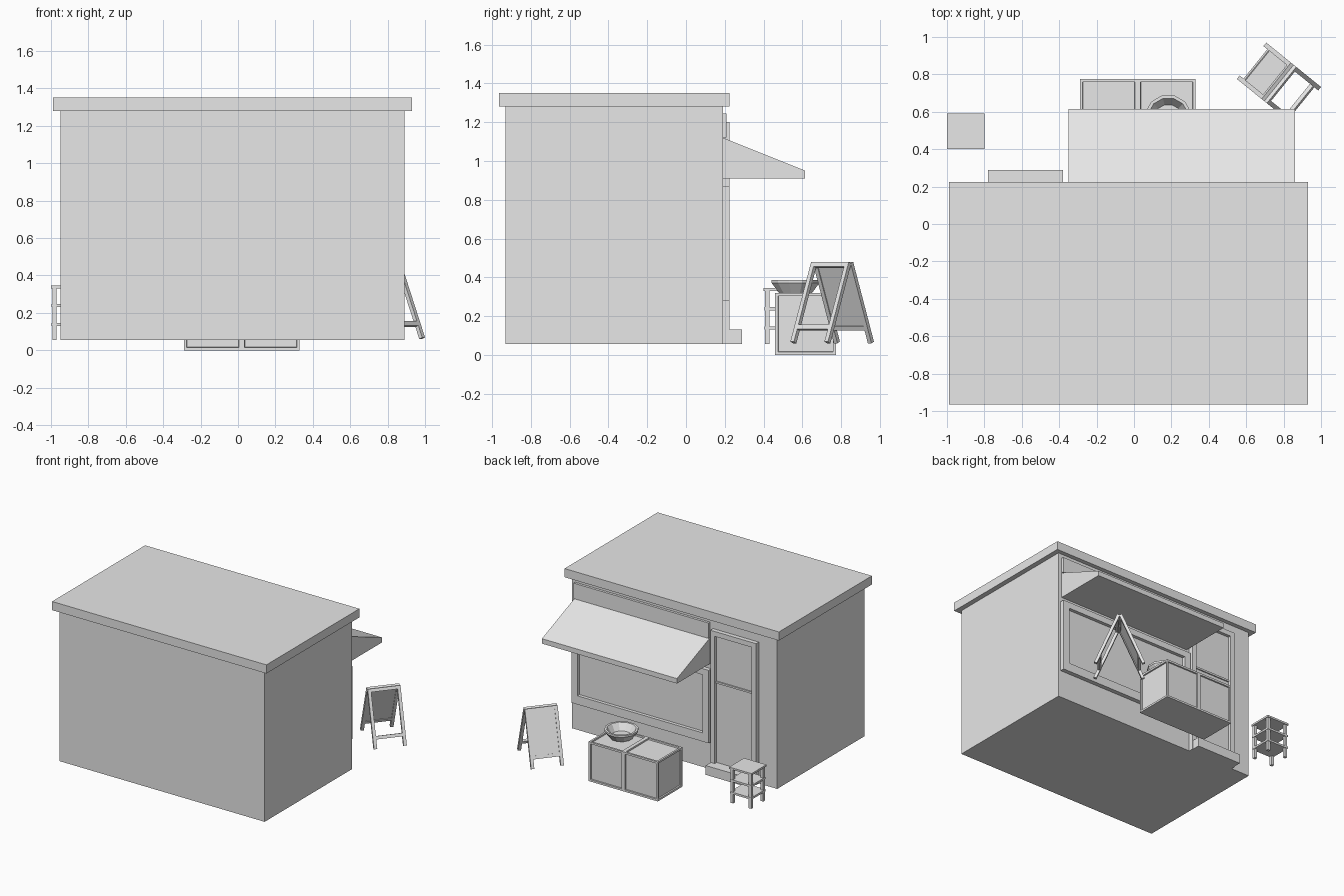
import bpy, bmesh, math
from mathutils import Matrix, Vector

cube = bpy.data.objects.get("Cube")
if cube:
    bpy.data.objects.remove(cube, do_unlink=True)

grey = bpy.data.materials.new("plain_grey")
grey.use_nodes = True
grey.diffuse_color = (0.8, 0.8, 0.8, 1)
grey.node_tree.nodes["Principled BSDF"].inputs["Base Color"].default_value = (0.8, 0.8, 0.8, 1)


def finish(name, bm):
    bmesh.ops.recalc_face_normals(bm, faces=bm.faces)
    mesh = bpy.data.meshes.new(name)
    bm.to_mesh(mesh)
    bm.free()
    mesh.materials.append(grey)
    obj = bpy.data.objects.new(name, mesh)
    bpy.context.collection.objects.link(obj)
    return obj


def add_box(bm, x, y, z, matrix=Matrix()):
    """Box given by its (low, high) range on each axis."""
    size = Matrix.Diagonal((x[1] - x[0], y[1] - y[0], z[1] - z[0], 1))
    centre = Matrix.Translation((sum(x) / 2, sum(y) / 2, sum(z) / 2))
    return bmesh.ops.create_cube(bm, size=1, matrix=matrix @ centre @ size)["verts"]


def box(name, x, y, z, matrix=Matrix()):
    bm = bmesh.new()
    add_box(bm, x, y, z, matrix)
    return finish(name, bm)


def frame(name, x, y, z, side, top, bottom):
    """Upright rectangular frame around an opening."""
    bm = bmesh.new()
    add_box(bm, (x[0], x[0] + side), y, z)
    add_box(bm, (x[1] - side, x[1]), y, z)
    inner = (x[0] + side, x[1] - side)
    add_box(bm, inner, y, (z[1] - top, z[1]))
    if bottom:
        add_box(bm, inner, y, (z[0], z[0] + bottom))
    return finish(name, bm)


# Building
WALL = 0.19
FRONT = 0.225
box("building_walls", (-0.95, 0.89), (-0.93, WALL), (0.055, 1.285))
box("roof_slab", (-0.99, 0.93), (-0.965, FRONT), (1.28, 1.35))
box("sign_panel", (-0.35, 0.86), (WALL, 0.21), (1.12, 1.245))

# Shop window
frame("window_frame", (-0.36, 0.87), (WALL, FRONT), (0.28, 0.87), 0.055, 0.05, 0.07)
box("window_glass", (-0.305, 0.815), (WALL, 0.198), (0.35, 0.82))

# Door and step
frame("door_frame", (-0.785, -0.375), (WALL, FRONT), (0.055, 1.2), 0.04, 0.04, 0)
box("door_leaf", (-0.745, -0.415), (WALL, 0.2), (0.055, 1.16))
box("door_rail", (-0.745, -0.415), (0.2, 0.21), (0.775, 0.79))
box("door_step", (-0.78, -0.38), (WALL, 0.29), (0.055, 0.13))

# Awning: side profile extruded along x
bm = bmesh.new()
profile = [(WALL, 0.91), (0.615, 0.91), (0.615, 0.95), (WALL, 1.12)]
face = bm.faces.new([bm.verts.new((-0.35, y, z)) for y, z in profile])
side = bmesh.ops.extrude_face_region(bm, geom=[face])["geom"]
bmesh.ops.translate(bm, vec=(1.21, 0, 0),
                    verts=[v for v in side if isinstance(v, bmesh.types.BMVert)])
finish("awning", bm)

# Display chest: two panelled halves
bm = bmesh.new()
for x in ((-0.29, 0.02), (0.02, 0.33)):
    add_box(bm, x, (0.46, 0.775), (0, 0.32))
panels = [f for f in bm.faces
          if f.normal.z > -0.5 and abs(f.calc_center_median().x - 0.02) > 0.01]
bmesh.ops.inset_individual(bm, faces=panels, thickness=0.022, depth=0)
bmesh.ops.inset_individual(bm, faces=panels, thickness=0.001, depth=-0.012)
finish("display_chest", bm)

# Bowl: lathed closed profile
bm = bmesh.new()
outline = [(0, 0.315), (0.085, 0.315), (0.127, 0.37), (0.127, 0.385),
           (0.11, 0.385), (0.075, 0.33), (0, 0.33)]
verts = [bm.verts.new((r, 0, z)) for r, z in outline]
edges = [bm.edges.new(pair) for pair in zip(verts, verts[1:])]
bmesh.ops.spin(bm, geom=verts + edges, cent=(0, 0, 0), axis=(0, 0, 1),
               angle=math.tau, steps=12, use_merge=True)
bmesh.ops.remove_doubles(bm, verts=bm.verts, dist=0.0005)
bmesh.ops.transform(bm, verts=bm.verts, matrix=Matrix.Translation((0.183, 0.565, 0))
                    @ Matrix.Rotation(math.radians(15), 4, "Z"))
finish("bowl", bm)

# Small shelf stand
X, Y = (-1.0, -0.8), (0.4, 0.59)
box("stand_top", X, Y, (0.33, 0.345))
bm = bmesh.new()
for x in (X[0] + 0.007, X[1] - 0.03):
    for y in (Y[0] + 0.007, Y[1] - 0.03):
        add_box(bm, (x, x + 0.023), (y, y + 0.023), (0.055, 0.33))
finish("stand_legs", bm)
for name, z in (("stand_upper_shelf", 0.23), ("stand_lower_shelf", 0.13)):
    box(name, (X[0] + 0.004, X[1] - 0.004), (Y[0] + 0.004, Y[1] - 0.004), (z, z + 0.016))

# Folding pavement board: two leaning leaves, one carrying the panel
BASE = Matrix.Translation((0.775, 0.754, 0.475)) @ Matrix.Rotation(math.radians(-39), 4, "Z")
TILT = math.radians(22.5)
LENGTH = 0.445
HALF = 0.125
THICK = (-0.011, 0.011)
for name, sign in (("open", -1), ("panel", 1)):
    lean = BASE @ Matrix.Translation((-sign * 0.008, 0, 0)) @ Matrix.Rotation(sign * TILT, 4, "Y")
    bm = bmesh.new()
    for y in (-HALF, HALF - 0.024):
        add_box(bm, THICK, (y, y + 0.024), (-LENGTH, 0), lean)
    for z in (-0.025, -0.375):
        add_box(bm, THICK, (0.024 - HALF, HALF - 0.024), (z, z + 0.025), lean)
    finish("board_" + name + "_leaf", bm)
    if sign > 0:
        box("board_panel", (-0.006, 0.006), (0.024 - HALF, HALF - 0.024), (-0.35, -0.025), lean)
